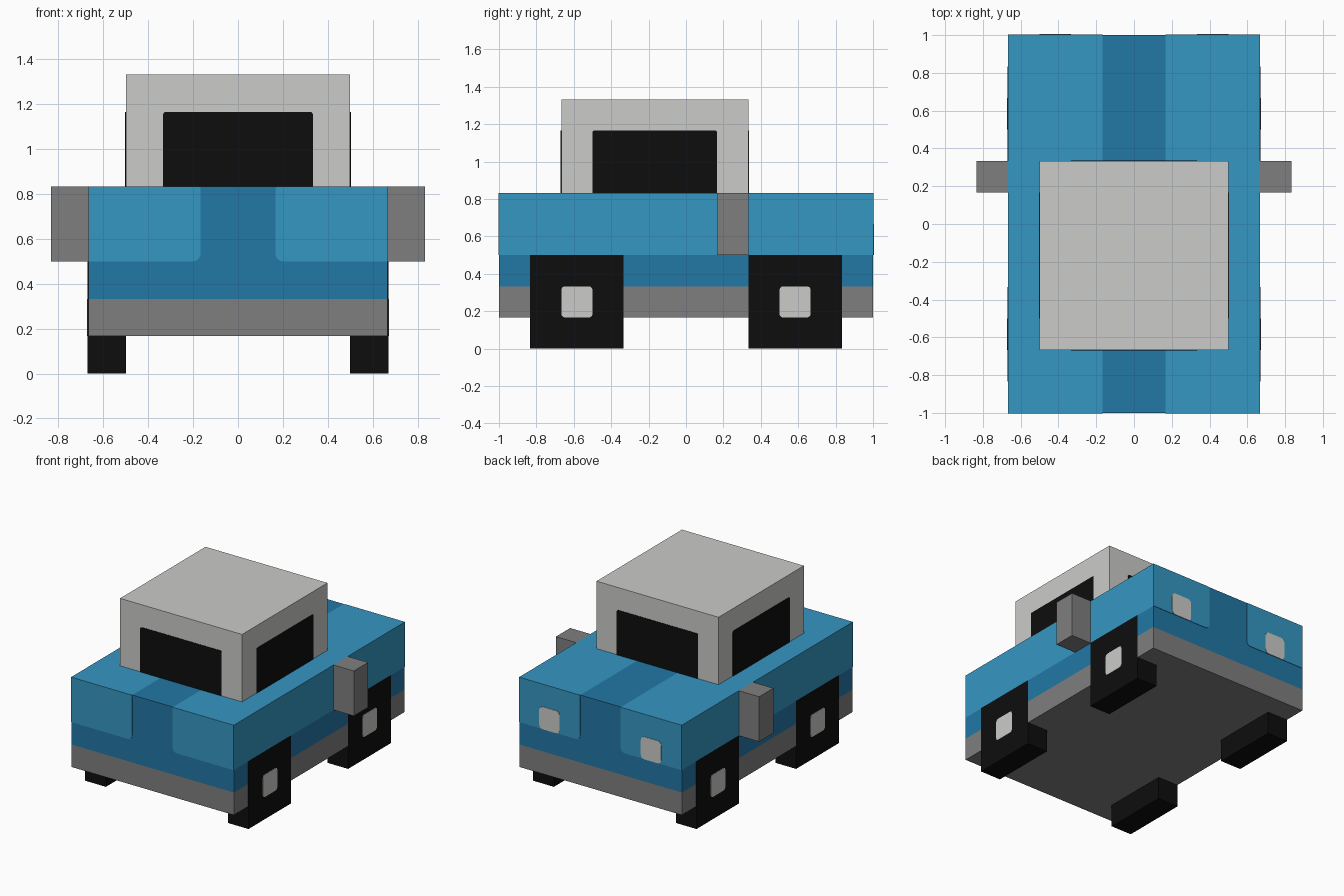
import bpy, bmesh, math
from mathutils import Vector

if "Cube" in bpy.data.objects:
    bpy.data.objects.remove(bpy.data.objects["Cube"])

U = 1 / 6          # the car sits on a grid of sixths
SKIN = 0.003       # thickness of painted plates


def material(name, srgb):
    lin = [((c / 255 + 0.055) / 1.055) ** 2.4 if c > 10 else c / 255 / 12.92 for c in srgb]
    m = bpy.data.materials.new(name)
    m.diffuse_color = (*lin, 1)
    m.use_nodes = True
    m.node_tree.nodes["Principled BSDF"].inputs["Base Color"].default_value = m.diffuse_color
    return m


BLUE = material("blue paint", (53, 151, 195))
NAVY = material("dark blue paint", (34, 119, 165))
GREY = material("grey trim", (127, 127, 127))
PALE = material("pale grey", (203, 203, 201))
BLACK = material("black", (13, 13, 13))


def finish(name, bm, *mats):
    bmesh.ops.recalc_face_normals(bm, faces=bm.faces)
    me = bpy.data.meshes.new(name)
    bm.to_mesh(me)
    bm.free()
    for m in mats:
        me.materials.append(m)
    ob = bpy.data.objects.new(name, me)
    bpy.context.collection.objects.link(ob)
    return ob


def box_bm(lo, hi):
    bm = bmesh.new()
    bmesh.ops.create_cube(bm, size=1)
    lo, hi = Vector(lo), Vector(hi)
    for v in bm.verts:
        v.co = (lo + hi) / 2 + Vector(a * b for a, b in zip(v.co, hi - lo))
    return bm


def plate(name, axis, at, u, z, radii, mat, flip=1):
    """Thin rounded rectangle on the x or y side; 'at' is the signed surface position.
    radii: corner radii at (u1,z0), (u1,z1), (u0,z1), (u0,z0)."""
    corners = [(u[1], z[0], -1, 1), (u[1], z[1], -1, -1), (u[0], z[1], 1, -1), (u[0], z[0], 1, 1)]
    pts = []
    for i, ((cu, cz, du, dz), r) in enumerate(zip(corners, radii)):
        for k in range(5 if r else 1):
            a = math.radians(-90 + 90 * i + 22.5 * k)
            pts.append((cu + r * (du + math.cos(a)), cz + r * (dz + math.sin(a)))
                       if r else (cu, cz))
    out = math.copysign(SKIN, at)
    bm = bmesh.new()
    rings = []
    for d in (at, at + out):
        rings.append([bm.verts.new((d, p * flip, q) if axis == "x" else (p * flip, d, q))
                      for p, q in pts])
    for ring in rings:
        bm.faces.new(ring)
    n = len(pts)
    for i in range(n):
        j = (i + 1) % n
        bm.faces.new((rings[0][i], rings[0][j], rings[1][j], rings[1][i]))
    return finish(name, bm, mat)


# Body: one box cut into paint bands and a centre stripe
bm = box_bm((-4 * U, -1, U), (4 * U, 1, 5 * U))
for co, no in (((0, 0, 2 * U), (0, 0, 1)), ((0, 0, 3 * U), (0, 0, 1)),
               ((-U, 0, 0), (1, 0, 0)), ((U, 0, 0), (1, 0, 0))):
    bmesh.ops.bisect_plane(bm, geom=bm.verts[:] + bm.edges[:] + bm.faces[:],
                           plane_co=co, plane_no=no)
bm.normal_update()
for f in bm.faces:
    c = f.calc_center_median()
    if c.z < 2 * U:
        f.material_index = 2
    elif c.z < 3 * U or abs(c.x) < U or abs(f.normal.y) > 0.5:
        f.material_index = 1
finish("body", bm, BLUE, NAVY, GREY)

# Cabin
finish("cabin", box_bm((-3 * U, -4 * U, 5 * U), (3 * U, 2 * U, 8 * U)), PALE)

# Windows on all four cabin sides
soft = (0, 0.012, 0.012, 0)
plate("windscreen", "y", 2 * U, (-2 * U, 2 * U), (5 * U, 7 * U), soft, BLACK)
plate("rear_window", "y", -4 * U, (-2 * U, 2 * U), (5 * U, 7 * U), soft, BLACK)

for s, side in ((-1, "left"), (1, "right")):
    plate(side + "_window", "x", s * 3 * U, (-3 * U, U), (5 * U, 7 * U), soft, BLACK)

    # Rounded light blue panels on both ends of the body
    for e, end in ((-1, "front"), (1, "back")):
        plate(f"{end}_{side}_panel", "y", e, (U, 4 * U), (3 * U, 5 * U),
              (0, 0, 0.012, 0.035), BLUE, s)

    # Lamp on the +y end
    plate(side + "_lamp", "y", 1 + SKIN, (2 * U, 3 * U), (3 * U, 4 * U), (0.03,) * 4, PALE, s)

    # Side mirror
    x0, x1 = sorted((s * 4 * U, s * 5 * U))
    finish(side + "_mirror", box_bm((x0, U, 3 * U), (x1, 2 * U, 5 * U)), GREY)

    # Square wheels with hubs
    for y, end in ((-3.5 * U, "front"), (3.5 * U, "back")):
        x0, x1 = sorted((s * 3 * U, s * (4 * U + SKIN)))
        finish(f"{end}_{side}_wheel",
               box_bm((x0, y - 1.5 * U, 0), (x1, y + 1.5 * U, 3 * U)), BLACK)
        plate(f"{end}_{side}_hub", "x", s * (4 * U + SKIN), (y - U / 2, y + U / 2),
              (U, 2 * U), (0.02,) * 4, PALE)
